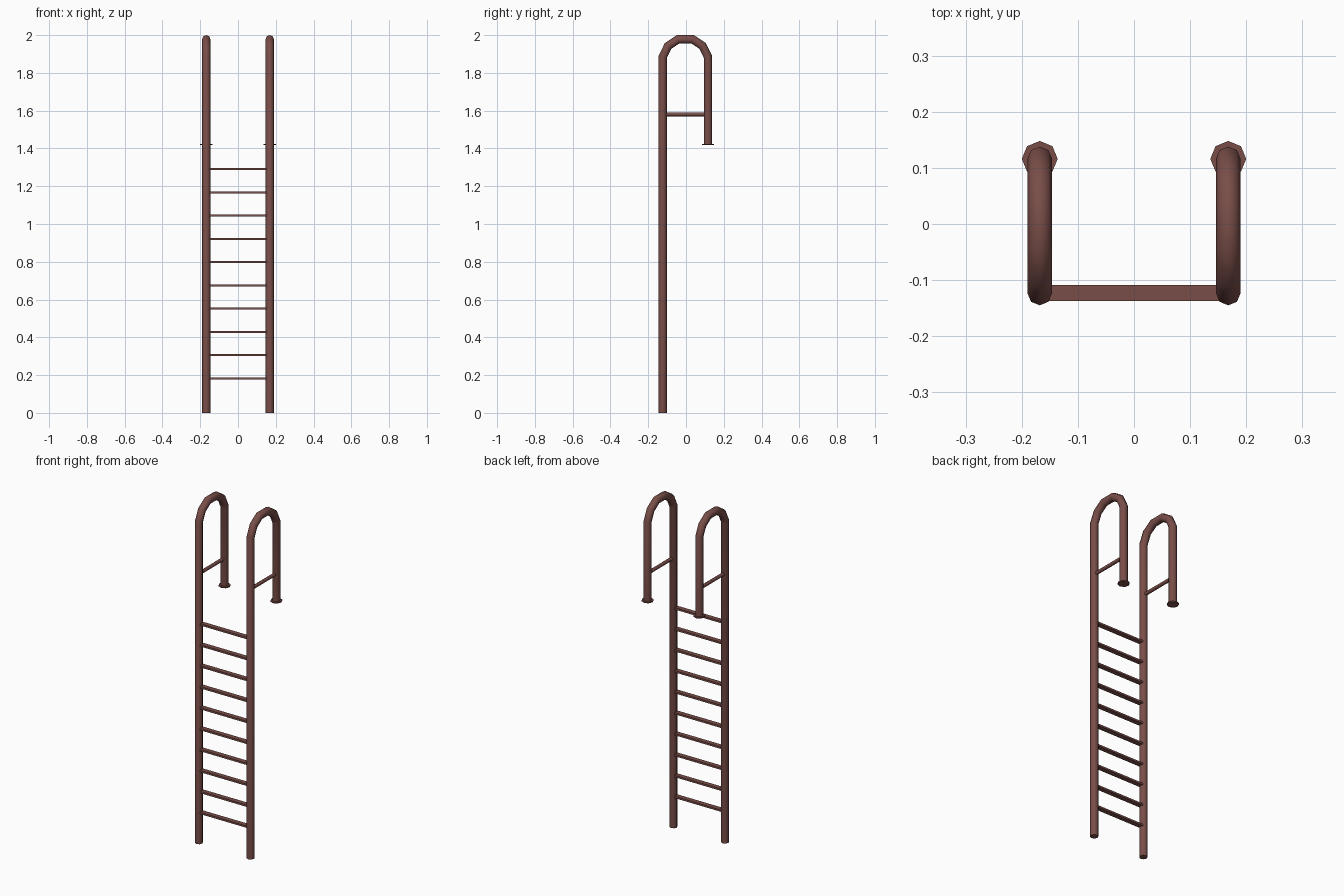
import bpy, bmesh, math
from mathutils import Vector

if "Cube" in bpy.data.objects:
    bpy.data.objects.remove(bpy.data.objects["Cube"])

RAIL_X, FRONT_Y, BACK_Y = 0.168, -0.123, 0.116
SIDES = 8

paint = bpy.data.materials.new("brown_paint")
paint.diffuse_color = (0.19, 0.075, 0.065, 1)
paint.use_nodes = True
paint.node_tree.nodes["Principled BSDF"].inputs["Base Color"].default_value = paint.diffuse_color


def finish(name, bm, smooth=True):
    bmesh.ops.recalc_face_normals(bm, faces=bm.faces)
    mesh = bpy.data.meshes.new(name)
    bm.to_mesh(mesh)
    bm.free()
    mesh.materials.append(paint)
    ob = bpy.data.objects.new(name, mesh)
    bpy.context.collection.objects.link(ob)
    if smooth:
        bpy.ops.object.select_all(action='DESELECT')
        bpy.context.view_layer.objects.active = ob
        ob.select_set(True)
        bpy.ops.object.shade_smooth_by_angle(angle=math.radians(50))
    return ob


def tube(name, path, x, radii):
    """Mitred octagonal tube along (y, z) points in the plane at x."""
    bm = bmesh.new()
    pts = [Vector(p) for p in path]
    rings = []
    for i, p in enumerate(pts):
        a = (p - pts[i - 1]).normalized() if i else None
        b = (pts[i + 1] - p).normalized() if i < len(pts) - 1 else None
        a, b = a or b, b or a
        t = (a + b).normalized()
        n = Vector((-t.y, t.x)) / t.dot(a)
        ring = []
        for k in range(SIDES):
            ang = math.tau * k / SIDES
            q = p + n * radii * math.sin(ang)
            ring.append(bm.verts.new((x + radii * math.cos(ang), q.x, q.y)))
        rings.append(ring)
    for r, s in zip(rings, rings[1:]):
        for k in range(SIDES):
            j = (k + 1) % SIDES
            bm.faces.new((r[k], r[j], s[j], s[k]))
    bm.faces.new(rings[0])
    bm.faces.new(rings[-1])
    return finish(name, bm)


# Rail path: long front post, faceted arch, short back post
rail_path = [(FRONT_Y, 0), (FRONT_Y, 1.885), (-0.095, 1.943), (-0.042, 1.978),
             (0.035, 1.978), (0.088, 1.943), (BACK_Y, 1.885), (BACK_Y, 1.42)]

for side, x in (("left", -RAIL_X), ("right", RAIL_X)):
    tube(f"{side}_rail", rail_path, x, 0.022)
    # Brace between the two posts of the handrail
    tube(f"{side}_brace", [(FRONT_Y, 1.58), (BACK_Y, 1.58)], x, 0.01)
    # Thin mounting flange under the back post
    tube(f"{side}_flange", [(BACK_Y, 1.417), (BACK_Y, 1.424)], x, 0.032)

# Flat rungs
for i in range(10):
    bm = bmesh.new()
    bmesh.ops.create_cube(bm, size=1)
    bmesh.ops.scale(bm, verts=bm.verts, vec=(2 * RAIL_X, 0.028, 0.011))
    bmesh.ops.translate(bm, verts=bm.verts, vec=(0, FRONT_Y, 0.183 + 0.1231 * i))
    finish(f"rung_{i + 1}", bm, smooth=False)
